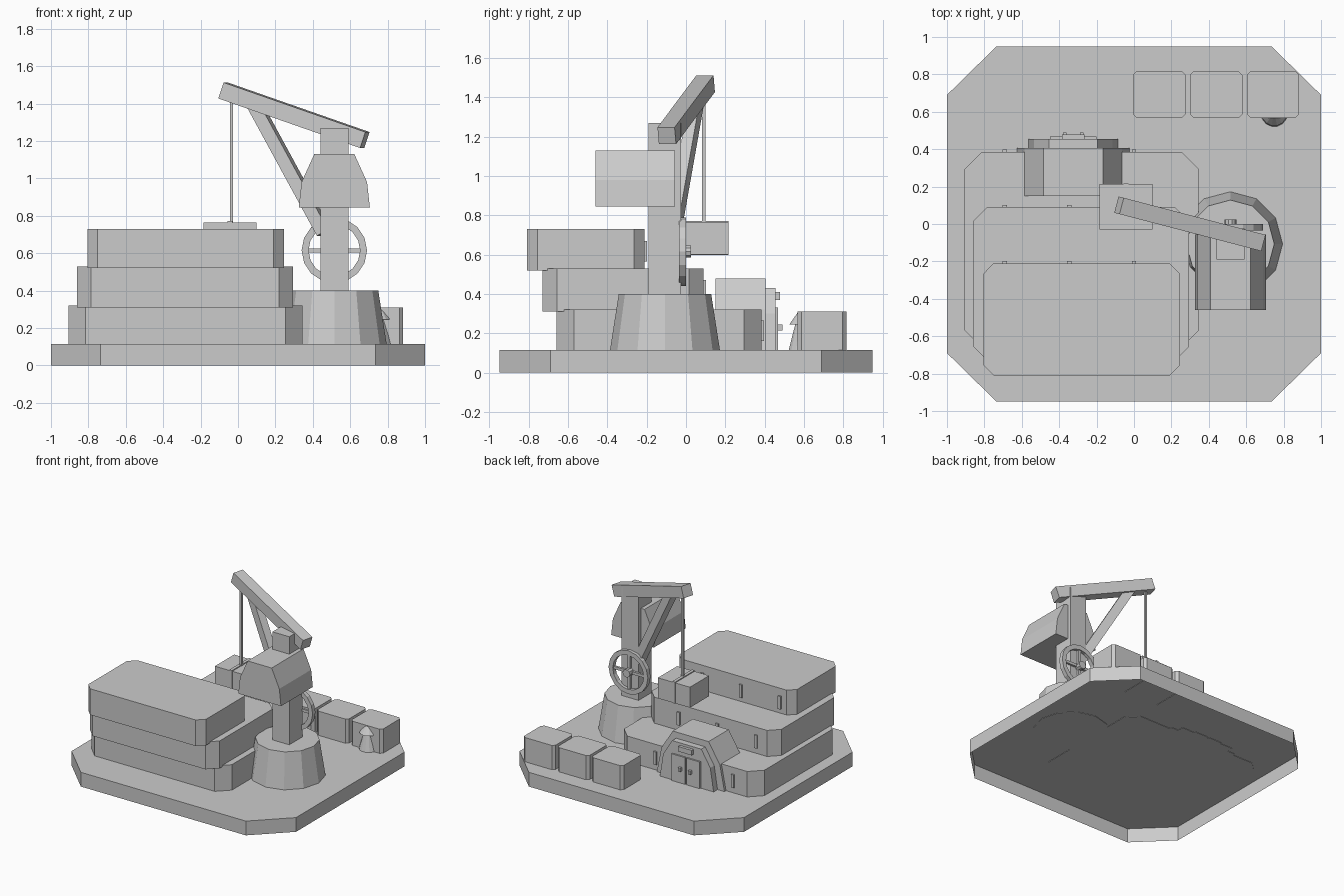
import bpy
import bmesh
from math import cos, sin, pi
from mathutils import Vector

default = bpy.data.objects.get("Cube")
if default:
    bpy.data.objects.remove(default, do_unlink=True)

grey = bpy.data.materials.new("plain grey")
grey.use_nodes = True
grey.diffuse_color = (0.6, 0.6, 0.6, 1)
grey.node_tree.nodes["Principled BSDF"].inputs["Base Color"].default_value = (0.6, 0.6, 0.6, 1)


def make(name, verts, faces):
    """Mesh object with consistent outward normals."""
    mesh = bpy.data.meshes.new(name)
    mesh.from_pydata(verts, [], faces)
    bm = bmesh.new()
    bm.from_mesh(mesh)
    bmesh.ops.recalc_face_normals(bm, faces=bm.faces[:])
    bm.to_mesh(mesh)
    bm.free()
    mesh.materials.append(grey)
    obj = bpy.data.objects.new(name, mesh)
    bpy.context.collection.objects.link(obj)
    return obj


def loft(name, lower, upper, bottom=True):
    """Solid between two matching loops, optionally open at the bottom."""
    n = len(lower)
    faces = [(i, (i + 1) % n, n + (i + 1) % n, n + i) for i in range(n)]
    faces.append(tuple(range(n, 2 * n)))
    if bottom:
        faces.append(tuple(reversed(range(n))))
    return make(name, list(lower) + list(upper), faces)


def block(name, x0, x1, y0, y1, z0, z1, cx=0, cy=None, bottom=True):
    """Box with optional chamfered vertical corners."""
    cy = cx if cy is None else cy
    if cx:
        loop = [(x0 + cx, y0), (x1 - cx, y0), (x1, y0 + cy), (x1, y1 - cy),
                (x1 - cx, y1), (x0 + cx, y1), (x0, y1 - cy), (x0, y0 + cy)]
    else:
        loop = [(x0, y0), (x1, y0), (x1, y1), (x0, y1)]
    return loft(name, [(x, y, z0) for x, y in loop], [(x, y, z1) for x, y in loop], bottom)


def extrude_y(name, centre, half_profile, y0, y1):
    """Mirrored half profile (half width, height) extruded along y."""
    loop = [(centre + w, z) for w, z in half_profile]
    loop += [(centre - w, z) for w, z in reversed(half_profile)]
    return loft(name, [(x, y1, z) for x, z in loop], [(x, y0, z) for x, z in loop])


def cone(name, x, y, z0, z1, r0, r1, n=12):
    ring = [(cos(2 * pi * i / n), sin(2 * pi * i / n)) for i in range(n)]
    return loft(name, [(x + r0 * c, y + r0 * s, z0) for c, s in ring],
                [(x + r1 * c, y + r1 * s, z1) for c, s in ring])


def beam(name, a, b, width, height):
    """Rectangular beam from a to b, kept upright."""
    a, b = Vector(a), Vector(b)
    axis = (b - a).normalized()
    side = axis.cross(Vector((0, 0, 1))).normalized() * width / 2
    up = side.cross(axis).normalized() * height / 2
    loop = [side + up, -side + up, -side - up, side - up]
    return loft(name, [a + v for v in loop], [b + v for v in loop])


# Ground slab, a shell open underneath
block("base_slab", -1, 1, -0.95, 0.95, 0, 0.115, 0.265, 0.26, bottom=False)

# Stepped building with narrow windows along the back
FLOOR = 0.112
block("lower_storey", -0.905, 0.345, -0.66, 0.385, FLOOR, 0.32, 0.09)
block("middle_storey", -0.86, 0.295, -0.73, 0.09, 0.31, 0.53, 0.075)
block("upper_storey", -0.805, 0.245, -0.81, -0.21, 0.52, 0.73, 0.055)
for y, z, places in ((0.385, 0.16, (-0.69, 0)),
                     (0.09, 0.365, (-0.69, -0.345, 0)),
                     (-0.21, 0.565, (-0.69, -0.345, 0))):
    for x in places:
        block("window", x - 0.012, x + 0.012, y - 0.01, y + 0.012, z, z + 0.105)

# Entrance porch at the back
PX = -0.325
extrude_y("porch", PX, [(0.302, FLOOR), (0.26, 0.32), (0.16, 0.48)], 0.15, 0.405)
extrude_y("porch_front", PX, [(0.24, FLOOR), (0.21, 0.3), (0.13, 0.43)], 0.4, 0.455)
block("door_sign", PX - 0.06, PX + 0.06, 0.45, 0.478, 0.37, 0.41)
for s in (-1, 1):
    xs = sorted((PX + s * 0.006, PX + s * 0.125))
    block("door", xs[0], xs[1], 0.45, 0.468, FLOOR, 0.33)
    block("door_handle", PX + s * 0.045 - 0.01, PX + s * 0.045 + 0.01, 0.46, 0.49, 0.215, 0.245)

# Crane pedestal, post and cabin
cone("crane_pedestal", 0.515, -0.107, FLOOR, 0.4, 0.28, 0.235)
block("crane_post", 0.44, 0.59, -0.19, -0.025, 0.39, 1.27)
extrude_y("crane_cabin", 0.515, [(0.19, 0.845), (0.175, 0.98), (0.107, 1.13)], -0.46, -0.055)

# Boom, brace, cable and hanging load
beam("boom", (-0.08, 0.1, 1.47), (0.678, -0.098, 1.205), 0.09, 0.09)
beam("boom_brace", (0.09, 0.055, 1.39), (0.46, -0.065, 0.71), 0.06, 0.07)
block("cable", -0.044, -0.026, 0.081, 0.099, 0.76, 1.45)
block("hanging_load", -0.185, 0.1, -0.03, 0.215, 0.6, 0.765)
block("load_strap", -0.055, -0.03, -0.032, 0.217, 0.598, 0.772)

# Hand wheel on the post
WX, WZ, N = 0.515, 0.615, 16
verts, faces = [], []
for i in range(N):
    c, s = cos(2 * pi * i / N), sin(2 * pi * i / N)
    verts += [(WX + r * c, y, WZ + r * s)
              for r, y in ((0.175, -0.035), (0.175, 0), (0.138, 0), (0.138, -0.035))]
    for k in range(4):
        j, m = (i + 1) % N, (k + 1) % 4
        faces.append((4 * i + k, 4 * i + m, 4 * j + m, 4 * j + k))
make("wheel_rim", verts, faces)
block("wheel_spoke_level", WX - 0.15, WX + 0.15, -0.026, -0.008, WZ - 0.011, WZ + 0.011)
block("wheel_spoke_upright", WX - 0.011, WX + 0.011, -0.026, -0.008, WZ - 0.15, WZ + 0.15)
hub = [(WX + 0.032 * cos(2 * pi * i / 10), WZ + 0.032 * sin(2 * pi * i / 10)) for i in range(10)]
loft("wheel_hub", [(x, 0.025, z) for x, z in hub], [(x, -0.03, z) for x, z in hub])

# Row of crates
for x in (-0.005, 0.299, 0.603):
    block("crate", x, x + 0.28, 0.567, 0.817, FLOOR, 0.31, 0.02)

# Small capped vent beside the last crate
cone("vent_body", 0.75, 0.592, FLOOR, 0.25, 0.072, 0.036, 14)
cone("vent_cap", 0.75, 0.592, 0.245, 0.305, 0.068, 0.025, 14)
